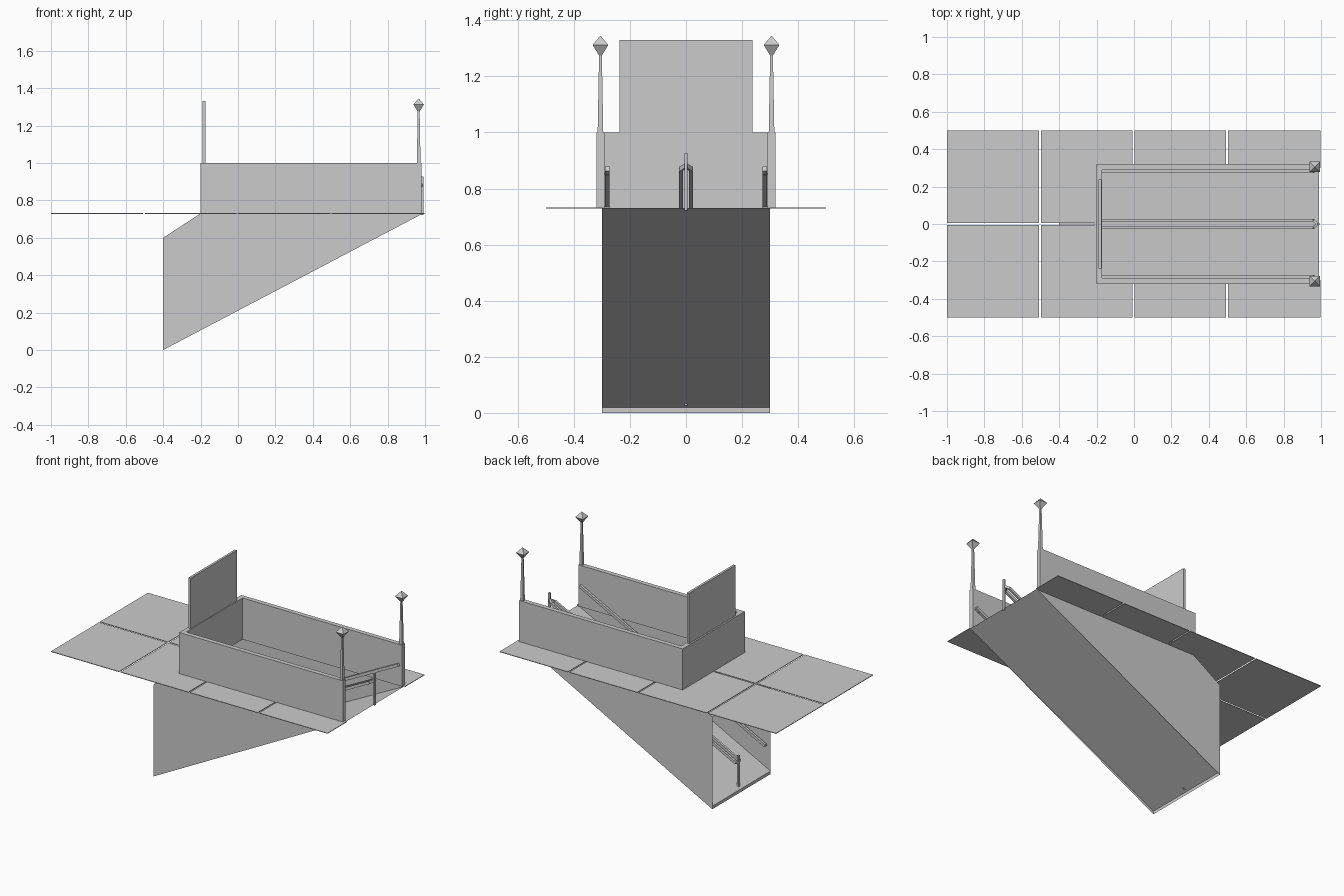
import bpy, bmesh
from mathutils import Vector

if "Cube" in bpy.data.objects:
    bpy.data.objects.remove(bpy.data.objects["Cube"])

G = 0.73                      # ground level
X0, X1 = -0.4, 0.99           # stairwell ends


def mesh(name, verts, faces, fix=True):
    bm = bmesh.new()
    vs = [bm.verts.new(v) for v in verts]
    for f in faces:
        bm.faces.new([vs[i] for i in f])
    if fix:
        bmesh.ops.recalc_face_normals(bm, faces=bm.faces)
    me = bpy.data.meshes.new(name)
    bm.to_mesh(me)
    bm.free()
    ob = bpy.data.objects.new(name, me)
    bpy.context.collection.objects.link(ob)
    return ob


def loft(name, a, b):
    """Closed solid between two matching loops."""
    n = len(a)
    faces = [list(range(n)), list(range(n, 2 * n))]
    faces += [[i, (i + 1) % n, n + (i + 1) % n, n + i] for i in range(n)]
    return mesh(name, list(a) + list(b), faces)


def prism(name, outline, z0, z1):
    return loft(name, [(x, y, z0) for x, y in outline], [(x, y, z1) for x, y in outline])


def square(x, y, h):
    return [(x - h, y - h), (x + h, y - h), (x + h, y + h), (x - h, y + h)]


def rect(xa, xb, ya, yb):
    return [(xa, ya), (xb, ya), (xb, yb), (xa, yb)]


def beam(name, p, q, w, h):
    """Rectangular bar from p to q."""
    p, q = Vector(p), Vector(q)
    d = (q - p).normalized()
    s = d.cross(Vector((0, 0, 1))).normalized()
    u = s.cross(d)
    ring = [s * (a * w / 2) + u * (b * h / 2) for a, b in ((-1, -1), (1, -1), (1, 1), (-1, 1))]
    return loft(name, [p + r for r in ring], [q + r for r in ring])


def floor(x):
    return 0.02 + (x - X0) * (G - 0.02) / (X1 - X0)


# Pavement slabs with open joints, cut around the stairwell
edges = [-1.0, -0.503, -0.003, 0.497, 0.996]
for s in (-1, 1):
    for i in range(4):
        a = edges[i] + (0.005 if i else 0)
        b = edges[i + 1] - (0.005 if i < 3 else 0)
        if i == 0:
            pts = rect(a, b, 0.005, 0.5)
        elif i == 1:
            pts = [(a, 0.005), (-0.185, 0.005), (-0.185, 0.3), (b, 0.3), (b, 0.5), (a, 0.5)]
        else:
            pts = rect(a, b, 0.3, 0.5)
        prism("pavement_slab", [(x, s * y) for x, y in pts], G - 0.002, G + 0.002)

# Stairwell shell: side walls, ramp, end lip, sloped ceiling
prof = [(X0, 0), (X1, G), (-0.2, G), (X0, 0.6)]
for s in (-1, 1):
    mesh("stairwell_side", [(x, s * 0.3, z) for x, z in prof],
         [(0, 1, 2, 3) if s < 0 else (3, 2, 1, 0)], False)


def sheet(name, a, b):
    mesh(name, [(a[0], -0.3, a[1]), (b[0], -0.3, b[1]), (b[0], 0.3, b[1]), (a[0], 0.3, a[1])],
         [(0, 1, 2, 3)], False)


sheet("ramp", (X0, 0.02), (X1, G))
sheet("ramp_end", (X0, 0.02), (X0, 0.0))
sheet("sloped_ceiling", (X0, 0.6), (-0.2, G))

# U-shaped parapet
prism("parapet", [(0.98, -0.32), (0.98, -0.29), (-0.17, -0.29), (-0.17, 0.29),
                  (0.98, 0.29), (0.98, 0.32), (-0.2, 0.32), (-0.2, -0.32)], G, 1.0)

# Sign board
prism("sign_board", rect(-0.19, -0.175, -0.238, 0.238), 1.0, 1.33)

# Lamps on tapered poles
for s in (-1, 1):
    x, y = 0.966, s * 0.305
    loft("lamp_pole", [(*p, 1.0) for p in square(x, y, 0.01)],
         [(*p, 1.275) for p in square(x, y, 0.005)])
    ring = [(*p, 1.312) for p in square(x, y, 0.028)]
    mesh("lamp_head", ring + [(x, y, 1.345), (x, y, 1.266)],
         [(i, (i + 1) % 4, k) for i in range(4) for k in (4, 5)])

# Handrails: one on each wall, a pair down the middle
H = 0.155
for s in (-1, 1):
    for name, y in (("wall_rail", 0.281), ("centre_rail", 0.018)):
        beam(name, (X0 + 0.025, s * y, floor(X0 + 0.025) + H), (0.962, s * y, floor(0.962) + H), 0.015, 0.018)
    for x in (-0.37, -0.1, 0.17, 0.44, 0.71, 0.94):
        z = floor(x) + H
        beam("rail_bracket", (x, s * 0.275, z - 0.008), (x, s * 0.3, z - 0.008), 0.006, 0.006)
    for x, px in ((0.96, 0.983), (X0 + 0.028, X0 + 0.022)):
        beam("rail_return", (x, s * 0.018, floor(x) + H), (px, 0, floor(px) + H), 0.013, 0.015)

# Centre posts at top and bottom
for x in (0.985, X0 + 0.022):
    prism("centre_post", square(x, 0, 0.006), floor(x) - 0.005, floor(x) + 0.2)
